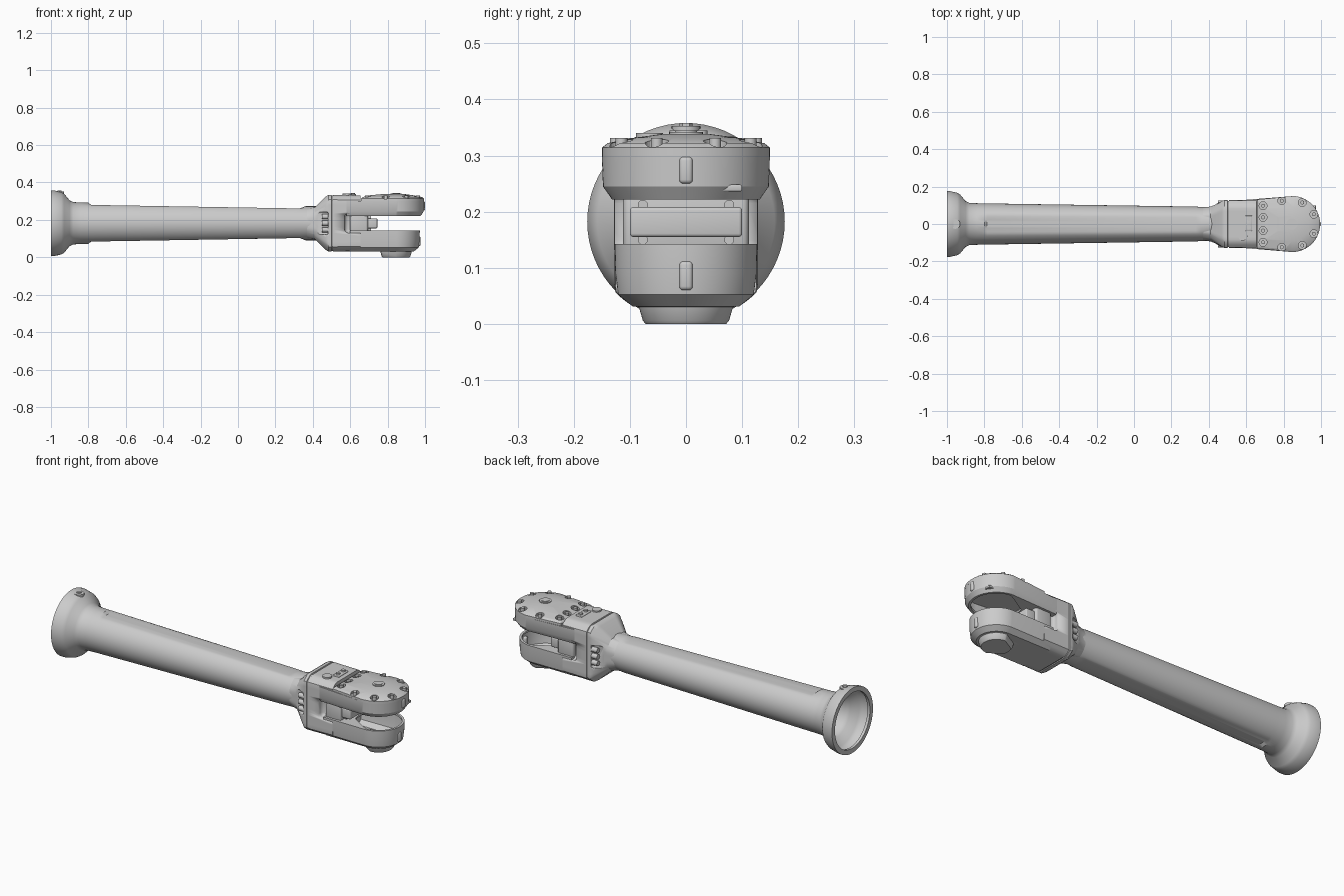
import bpy, bmesh, math
from mathutils import Matrix, Vector

if "Cube" in bpy.data.objects:
    bpy.data.objects.remove(bpy.data.objects["Cube"])

ZC, N = 0.182, 64


def finish(bm, name, angle=32):
    bmesh.ops.recalc_face_normals(bm, faces=bm.faces[:])
    me = bpy.data.meshes.new(name)
    bm.to_mesh(me)
    bm.free()
    ob = bpy.data.objects.new(name, me)
    bpy.context.collection.objects.link(ob)
    bpy.ops.object.select_all(action='DESELECT')
    ob.select_set(True)
    bpy.context.view_layer.objects.active = ob
    if angle:
        bpy.ops.object.shade_smooth_by_angle(angle=math.radians(angle))
    return ob


def loft(name, rings, cap_start=True, cap_end=True):
    bm = bmesh.new()
    vs = [[bm.verts.new(p) for p in r] for r in rings]
    for a, b in zip(vs, vs[1:]):
        for i in range(len(a)):
            j = (i + 1) % len(a)
            bm.faces.new((a[i], a[j], b[j], b[i]))
    if cap_start:
        bm.faces.new(vs[0])
    if cap_end:
        bm.faces.new(vs[-1])
    return finish(bm, name)


def section(x, r, hy=9, hz=9):
    """Circle across x, flattened to the given half width and height."""
    pts = []
    for i in range(N):
        a = 2 * math.pi * i / N
        pts.append((x, max(-hy, min(hy, r * math.cos(a))), ZC + max(-hz, min(hz, r * math.sin(a)))))
    return pts


def paddle(z, r, w, x0, cx=0.845):
    """Rounded-end fork outline seen from above."""
    pts = []
    for i in range(45):
        a = math.radians(-90 + 4 * i)
        pts.append((cx + r * math.cos(a), r * math.sin(a), z))
    return pts + [(x0, w - 2 * w * i / 18, z) for i in range(19)]


def hole(z, r, like, cx=0.845):
    pts = []
    for p in like:
        a = math.atan2(p[1], p[0] - cx)
        pts.append((cx + r * math.cos(a), r * math.sin(a), z))
    return pts


def cylinders(name, spots, r, depth, axis='Z', segs=20, angle=32):
    bm = bmesh.new()
    rot = Matrix.Rotation(math.pi / 2, 4, 'Y') if axis == 'X' else Matrix()
    for s in spots:
        bmesh.ops.create_cone(bm, cap_ends=True, segments=segs, radius1=r, radius2=r, depth=depth,
                              matrix=Matrix.Translation(s) @ rot)
    return finish(bm, name, angle)


def boxes(name, items, bevel=0.006):
    bm = bmesh.new()
    for lo, hi in items:
        lo, hi = Vector(lo), Vector(hi)
        d = hi - lo
        bmesh.ops.create_cube(bm, size=1, matrix=Matrix.Translation((lo + hi) / 2) @ Matrix.Diagonal((*d, 1)))
    if bevel:
        bmesh.ops.bevel(bm, geom=bm.edges[:], offset=bevel, segments=3, profile=0.5, affect='EDGES')
    return finish(bm, name)


def cut(ob, cutter):
    cutter.hide_render = True
    m = ob.modifiers.new('cut', 'BOOLEAN')
    m.operation, m.solver, m.object = 'DIFFERENCE', 'EXACT', cutter
    bpy.context.view_layer.update()
    me = bpy.data.meshes.new_from_object(ob.evaluated_get(bpy.context.evaluated_depsgraph_get()))
    ob.modifiers.clear()
    ob.data = me
    bpy.data.objects.remove(cutter)


# flared mounting end and tapering tube, open at the flange
loft('tube', [section(-0.985, 0.15), section(-1.0, 0.15), section(-1.0, 0.176), section(-0.985, 0.176),
              section(-0.945, 0.167), section(-0.93, 0.158), section(-0.9, 0.122), section(-0.88, 0.113),
              section(-0.84, 0.111), section(-0.80, 0.11), section(-0.785, 0.11, hz=0.098),
              section(0.33, 0.093, hz=0.079), section(0.36, 0.091), section(0.42, 0.091)],
     cap_start=False)
cylinders('flange_screw_boss', [(-0.955, 0, 0.335)], 0.026, 0.036)
cylinders('flange_screw', [(-0.955, 0, 0.345)], 0.012, 0.026, segs=6)

# wrist block with seam groove, bolt pockets and side windows
B = (0.178, 0.128, 0.152)
block = loft('wrist_block', [section(0.37, 0.091, 0.089, 0.08), section(0.41, 0.1, 0.093, 0.085),
                             section(0.47, 0.163, 0.123, 0.143), section(0.485, *B), section(0.500, *B),
                             section(0.502, 0.174, 0.124, 0.148), section(0.507, 0.174, 0.124, 0.148),
                             section(0.509, *B), section(0.655, 0.176, 0.126, 0.149)])
cut(block, boxes('window_cutter', [((0.57, s * 0.135 - 0.045, 0.13), (0.80, s * 0.135 + 0.045, 0.235))
                                   for s in (-1, 1)], 0.02))
cut(block, boxes('pocket_cutter', [((0.40, s * 0.13 - 0.03, 0.122), (0.482, s * 0.13 + 0.03, 0.242))
                                   for s in (-1, 1)], 0.008))
cylinders('collar_bolts', [(0.468, s * 0.113, z) for s in (-1, 1) for z in (0.147, 0.182, 0.217)],
          0.0135, 0.04, 'X', 12)
boxes('fork_web', [((0.60, -0.112, 0.13), (0.695, 0.112, 0.235))], 0.012)
boxes('stop_pad', [((0.68, -0.1, 0.155), (0.745, 0.1, 0.208))], 0.006)
cylinders('web_screws', [(0.70, s * 0.077, z) for s in (-1, 1) for z in (0.15, 0.212)], 0.009, 0.02, 'X', 12)

# upper fork arm, open towards the slot
rim = paddle(0.222, 0.132, 0.122, 0.58)
loft('upper_fork_arm', [hole(0.235, 0.12, rim), hole(0.222, 0.12, rim), rim, paddle(0.245, 0.148, 0.128, 0.58),
                        paddle(0.302, 0.15, 0.128, 0.58)], cap_start=False)

# bolted cover with counterbores and central plug
cap = loft('cover', [paddle(0.30, 0.15, 0.131, 0.658), paddle(0.314, 0.15, 0.131, 0.658),
                     paddle(0.322, 0.14, 0.122, 0.667), paddle(0.332, 0.09, 0.08, 0.71),
                     paddle(0.338, 0.045, 0.04, 0.77)])
half = [(0.69, 0.035), (0.69, 0.098), (0.79, 0.125), (0.9, 0.115), (0.962, 0.052)]
spots = [(x, s * y) for x, y in half for s in (-1, 1)]
cut(cap, cylinders('bore_cutter', [(x, y, 0.334) for x, y in spots], 0.021, 0.044, angle=0))
cylinders('cover_bolts', [(x, y, 0.318) for x, y in spots], 0.0105, 0.026, segs=12)
cylinders('cover_plug_rim', [(0.845, 0, 0.336)], 0.03, 0.012, segs=32)
cylinders('cover_plug', [(0.845, 0, 0.338)], 0.02, 0.014, segs=32)

# lower fork arm, an open cup with a bottom boss
rim = paddle(0.142, 0.127, 0.125, 0.60)
loft('lower_fork_arm', [hole(0.132, 0.115, rim), hole(0.142, 0.115, rim), rim, paddle(0.09, 0.126, 0.124, 0.60),
                        paddle(0.052, 0.121, 0.118, 0.60), paddle(0.031, 0.095, 0.095, 0.60)], cap_start=False)
base = paddle(0.034, 0.09, 0.08, 0.68)
loft('bottom_boss', [base, hole(0.03, 0.084, base), hole(0.006, 0.077, base), hole(0.0, 0.072, base)],
     cap_start=False)

# small keys on the fork tips and latch on the upper arm edge
boxes('tip_keys', [((0.955, -0.012, 0.06), (0.976, 0.012, 0.112)),
                   ((0.98, -0.012, 0.25), (1.0, 0.012, 0.298))], 0.007)
boxes('edge_latch', [((0.925, 0.045, 0.236), (0.972, 0.1, 0.248))], 0.003)

# sensor cover and plug on top of the block
boxes('top_bracket', [((0.595, -0.038, 0.325), (0.632, 0.045, 0.338))], 0.004)
cylinders('bracket_screws', [(0.614, -0.018, 0.338), (0.614, 0.027, 0.338)], 0.011, 0.014, segs=12)
cylinders('top_plug', [(0.582, -0.065, 0.333)], 0.024, 0.014, segs=24)
